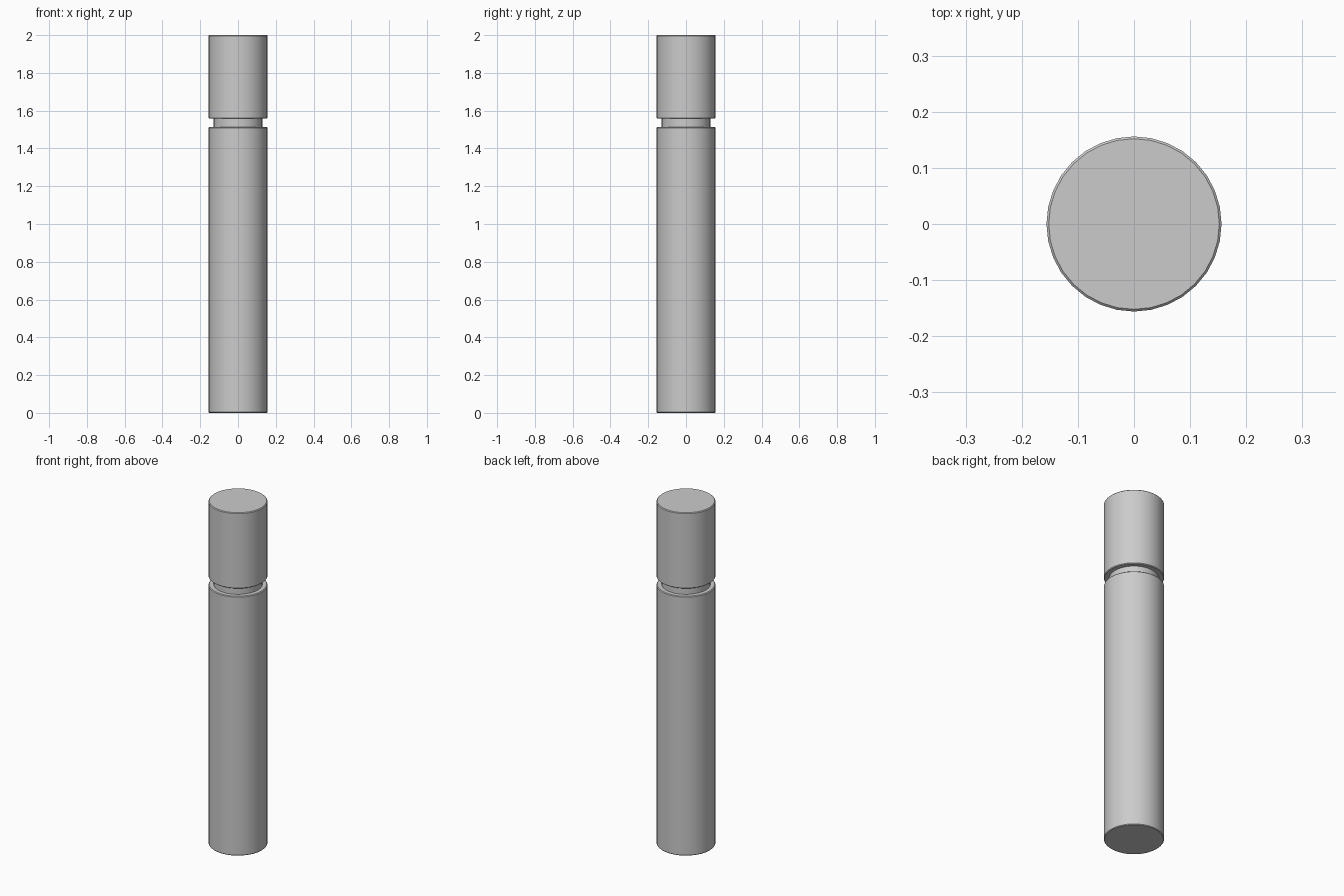
import bpy
import bmesh
import math

if "Cube" in bpy.data.objects:
    bpy.data.objects.remove(bpy.data.objects["Cube"])

SIDES = 32
R, NECK_R, BEVEL = 0.156, 0.129, 0.004


def lathe(name, profile):
    """Spin a radius/height profile round z and cap both ends."""
    bm = bmesh.new()
    rings = []
    for r, z in profile:
        rings.append([bm.verts.new((r * math.cos(2 * math.pi * i / SIDES),
                                    r * math.sin(2 * math.pi * i / SIDES), z))
                      for i in range(SIDES)])
    for a, b in zip(rings, rings[1:]):
        for i in range(SIDES):
            j = (i + 1) % SIDES
            bm.faces.new((a[i], a[j], b[j], b[i]))
    bm.faces.new(rings[0][::-1])
    bm.faces.new(rings[-1])
    mesh = bpy.data.meshes.new(name)
    bm.to_mesh(mesh)
    bm.free()
    obj = bpy.data.objects.new(name, mesh)
    bpy.context.collection.objects.link(obj)
    bpy.ops.object.select_all(action='DESELECT')
    obj.select_set(True)
    bpy.context.view_layer.objects.active = obj
    bpy.ops.object.shade_smooth_by_angle(angle=math.radians(40))
    return obj


# One continuous post: shaft, recessed groove, head, with softened rims
lathe("grooved_post", [
    (R - BEVEL, 0), (R, BEVEL),
    (R, 1.513 - BEVEL), (R - BEVEL, 1.513),
    (NECK_R, 1.513), (NECK_R, 1.558),
    (R - BEVEL, 1.558), (R, 1.558 + BEVEL),
    (R, 2 - BEVEL), (R - BEVEL, 2),
])
